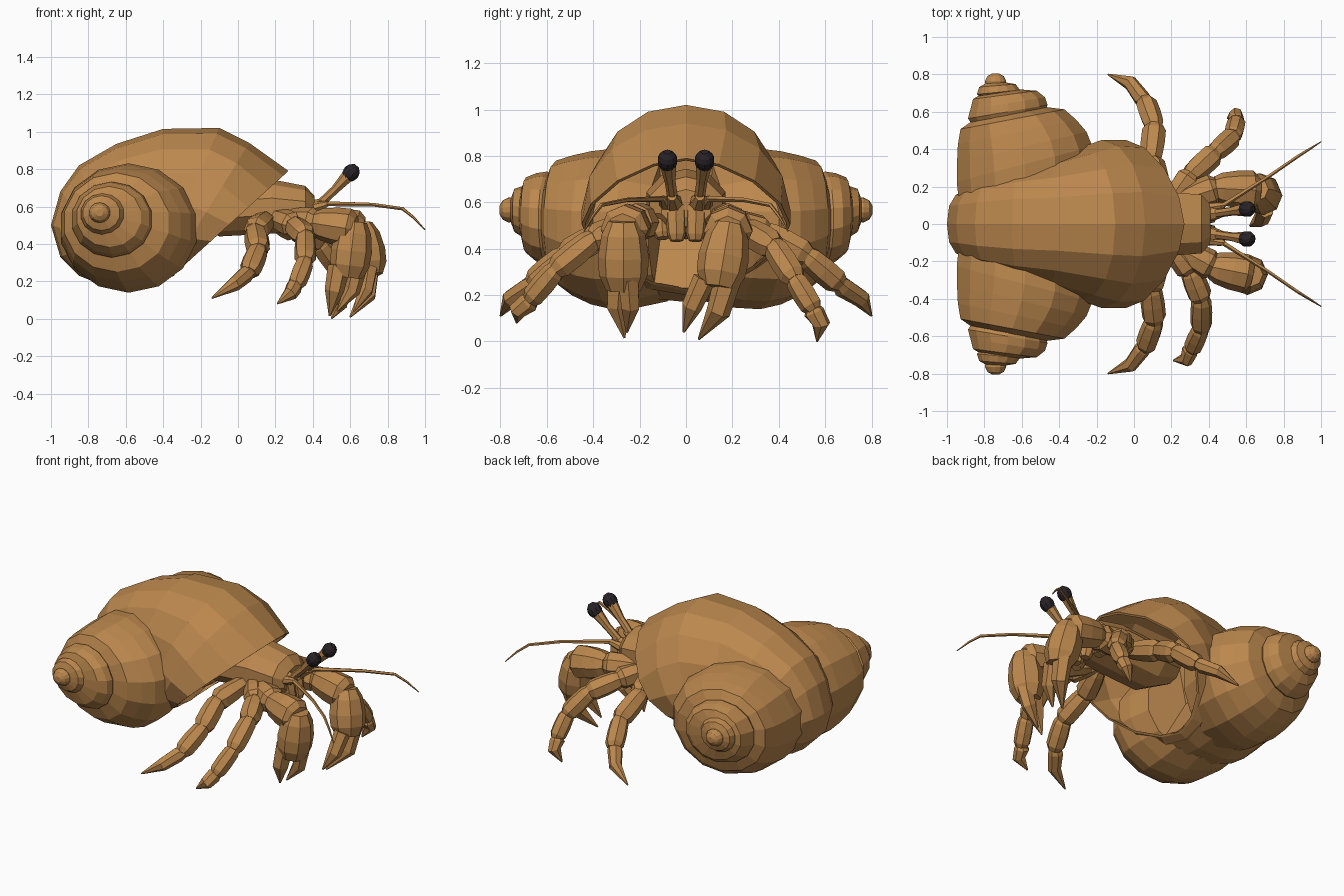
import bpy, bmesh, math
from mathutils import Vector as V

if "Cube" in bpy.data.objects:
    bpy.data.objects.remove(bpy.data.objects["Cube"])


def material(name, col):
    m = bpy.data.materials.new(name)
    m.diffuse_color = (*col, 1)
    m.use_nodes = True
    m.node_tree.nodes["Principled BSDF"].inputs["Base Color"].default_value = m.diffuse_color
    return m


BROWN = material("warm brown", (0.50, 0.245, 0.075))
DARK = material("dark eye", (0.022, 0.016, 0.020))


def build(name, parts, mat=BROWN):
    """Make one flat shaded object from several lofted lists of rings."""
    bm = bmesh.new()
    for rings in parts:
        vs = [[bm.verts.new(p) for p in ring] for ring in rings]
        n = len(vs[0])
        for a, b in zip(vs, vs[1:]):
            for i in range(n):
                j = (i + 1) % n
                bm.faces.new((a[i], a[j], b[j], b[i]))
        bm.faces.new(vs[0])
        bm.faces.new(vs[-1])
    bmesh.ops.recalc_face_normals(bm, faces=bm.faces)
    me = bpy.data.meshes.new(name)
    bm.to_mesh(me)
    bm.free()
    me.materials.append(mat)
    ob = bpy.data.objects.new(name, me)
    bpy.context.collection.objects.link(ob)
    return ob


def tube(pts, radii, sides=7):
    """Rings of varying radius along a path."""
    pts = [V(p) for p in pts]
    d = pts[-1] - pts[0]
    axis = min(range(3), key=lambda i: abs(d[i]))
    ref = V([1.0 if i == axis else 0.0 for i in range(3)])
    rings = []
    for i, (p, r) in enumerate(zip(pts, radii)):
        t = (pts[min(i + 1, len(pts) - 1)] - pts[max(i - 1, 0)]).normalized()
        u = t.cross(ref).normalized()
        w = t.cross(u)
        rings.append([p + r * (u * math.cos(a) + w * math.sin(a))
                      for a in (2 * math.pi * k / sides for k in range(sides))])
    return rings


def segment(p, q, r0, r1, sides=7):
    """One armoured limb joint with rounded ends."""
    p, q = V(p), V(q)
    return tube([p.lerp(q, f) for f in (-.06, .12, .5, .88, 1.04)],
                [r0 * .75, r0, (r0 + r1) * .53, r1, r1 * .7], sides)


# Shell main whorl: ovals by outer point, inner point (x, z), half width, roundness
SECTIONS = [((.27, .79), (-.36, .22), .45, 1.2), ((.06, .94), (-.40, .20), .45, 1.0),
            ((-.10, 1.02), (-.47, .20), .41, .95), ((-.40, 1.015), (-.54, .20), .34, .9),
            ((-.65, .935), (-.58, .22), .30, .85), ((-.85, .82), (-.60, .25), .25, .8),
            ((-.95, .68), (-.60, .30), .22, .8), ((-1.0, .50), (-.60, .40), .20, .75),
            ((-.95, .33), (-.60, .48), .21, .75), ((-.85, .23), (-.58, .52), .22, .8),
            ((-.70, .17), (-.56, .54), .25, .9), ((-.50, .17), (-.54, .54), .29, .9),
            ((-.34, .23), (-.50, .54), .33, .9)]


def oval(sec, scale=1, n=16):
    (ox, oz), (ix, iz), w, power = sec
    mid = V(((ox + ix) / 2, 0, (oz + iz) / 2))
    half = V(((ox - ix) / 2, 0, (oz - iz) / 2))
    soft = lambda c: math.copysign(abs(c) ** power, c)
    return [mid + scale * (half * soft(math.cos(a)) + V((0, w * soft(math.sin(a)), 0)))
            for a in (2 * math.pi * k / n for k in range(n))]


inner = [oval(SECTIONS[i], s) for i, s in ((3, .6), (3, .82), (2, .9), (1, .94), (0, .965))]
build("shell_main_whorl", [inner + [oval(s) for s in SECTIONS]])

# Side spires: rings of centre x, centre z, radius, distance out, tilt
WHORLS = {
    "large": [(-.57, .48, .33, .08, .26), (-.58, .485, .365, .21, .26),
              (-.585, .485, .372, .32, .26), (-.60, .49, .355, .41, .24),
              (-.625, .50, .325, .49, .21), (-.65, .515, .285, .56, .19),
              (-.665, .525, .20, .59, .18)],
    "middle": [(-.67, .53, .19, .55, .18), (-.675, .53, .218, .60, .17),
               (-.675, .535, .205, .645, .16), (-.69, .545, .175, .69, .13),
               (-.71, .55, .10, .71, .10)],
    "small": [(-.72, .555, .10, .68, .10), (-.725, .56, .118, .705, .10),
              (-.73, .565, .10, .74, .08), (-.735, .565, .05, .757, 0)],
    "tip": [(-.74, .567, .055, .74, 0), (-.74, .567, .058, .765, 0),
            (-.74, .567, .045, .79, 0), (-.74, .567, .02, .804, 0)]}
for side, s in (("left", 1), ("right", -1)):
    for size, rows in WHORLS.items():
        n = 14
        rings = [[(cx + r * math.cos(a), s * (y + k * r * math.cos(a)),
                   cz + .93 * r * math.sin(a))
                  for a in (2 * math.pi * (i + .5) / n for i in range(n))]
                 for cx, cz, r, y, k in rows]
        build(f"spire_{size}_whorl_{side}", [rings])

# Carapace and soft rear of the body
build("carapace", [[[(x, w * math.cos(a), z + h * math.sin(a))
                     for a in (2 * math.pi * (i + .5) / 10 for i in range(10))]
                    for x, z, w, h in ((-.28, .62, .10, .09), (-.1, .58, .18, .14),
                                       (.18, .60, .18, .145), (.36, .59, .165, .12),
                                       (.41, .575, .11, .08))]])

for side, s in (("left", 1), ("right", -1)):
    # Mouth plates under the head
    build(f"mouth_plates_{side}", [
        segment((.38, s * .045, .60), (.41, s * .04, .44), .045, .04),
        segment((.32, s * .11, .57), (.36, s * .10, .45), .05, .04)])
    # Eye stalk, eye and antenna
    build(f"eye_stalk_{side}", [
        tube([(.36, s * .05, .58), (.42, s * .055, .60), (.48, s * .06, .625)],
             [.035, .04, .02]),
        tube([(.43, s * .055, .605), (.52, s * .068, .69), (.59, s * .078, .765)],
             [.024, .024, .036])])
    eye = tube([(.575 + .012 * i, s * .08, .745 + .0145 * i) for i in range(6)],
               [.022, .037, .043, .043, .035, .015], 10)
    build(f"eye_{side}", [eye], DARK)
    build(f"antenna_{side}", [
        segment((.36, s * .08, .58), (.48, s * .10, .615), .03, .02),
        tube([(.46, s * .09, .615), (.72, s * .255, .61), (.88, s * .365, .588),
              (.94, s * .402, .54), (1.0, s * .44, .475)],
             [.014, .010, .009, .007, .003], 5)])

# Walking legs: joint points from body to toe
REAR = [(.15, .15, .53), (.09, .34, .47), (.11, .52, .37), (.06, .66, .25), (-.14, .80, .11)]
LEGS = {
    "left_rear_leg": REAR,
    "right_rear_leg": [(x, -y, z) for x, y, z in REAR],
    "left_front_leg": [(.20, .12, .52), (.30, .26, .48), (.43, .38, .41),
                       (.53, .47, .27), (.55, .55, .14), (.50, .565, .0)],
    "right_front_leg": [(.20, -.12, .54), (.30, -.25, .50), (.36, -.40, .44),
                        (.36, -.56, .31), (.31, -.67, .18), (.21, -.73, .08)]}
for name, p in LEGS.items():
    radii = [.065, .07, .065, .058, .05, .045][:len(p)]
    parts = [segment(p[i], p[i + 1], radii[i] * .85, radii[i + 1])
             for i in range(len(p) - 2)]
    a, b = V(p[-2]), V(p[-1])
    bulge = a.lerp(b, .5) + V((.02, math.copysign(.025, b.y), .005))
    parts.append(tube([a.lerp(b, -.08), a.lerp(b, .1), bulge, b],
                      [.03, .046, .04, .004]))
    build(name, parts)

# Claws: arm, wrist, palm and two pincer fingers
CLAWS = {
    "right_claw": ([(.24, -.13, .52), (.42, -.23, .51), (.62, -.27, .48), (.59, -.27, .22)],
                   [(.54, -.285, .28), (.515, -.295, .15), (.49, -.265, .015)],
                   [(.64, -.25, .27), (.61, -.24, .15), (.53, -.255, .04)]),
    "left_claw": ([(.26, .13, .52), (.44, .19, .51), (.66, .18, .47), (.70, .14, .23)],
                  [(.70, .18, .27), (.69, .14, .13), (.60, .055, .01)],
                  [(.70, .08, .27), (.68, .025, .15), (.62, -.01, .04)])}
for name, (p, f1, f2) in CLAWS.items():
    wrist = V(p[2])
    palm = [wrist.lerp(V(p[3]), f) for f in (-.15, .08, .45, .75, 1.0)]
    build(name, [
        segment(p[0], p[1], .065, .085, 8),
        segment(p[1], wrist, .085, .105, 8),
        tube(palm, [.065, .095, .11, .105, .075], 8),
        tube(f1, [.06, .052, .005], 6),
        tube(f2, [.05, .044, .005], 6)])
